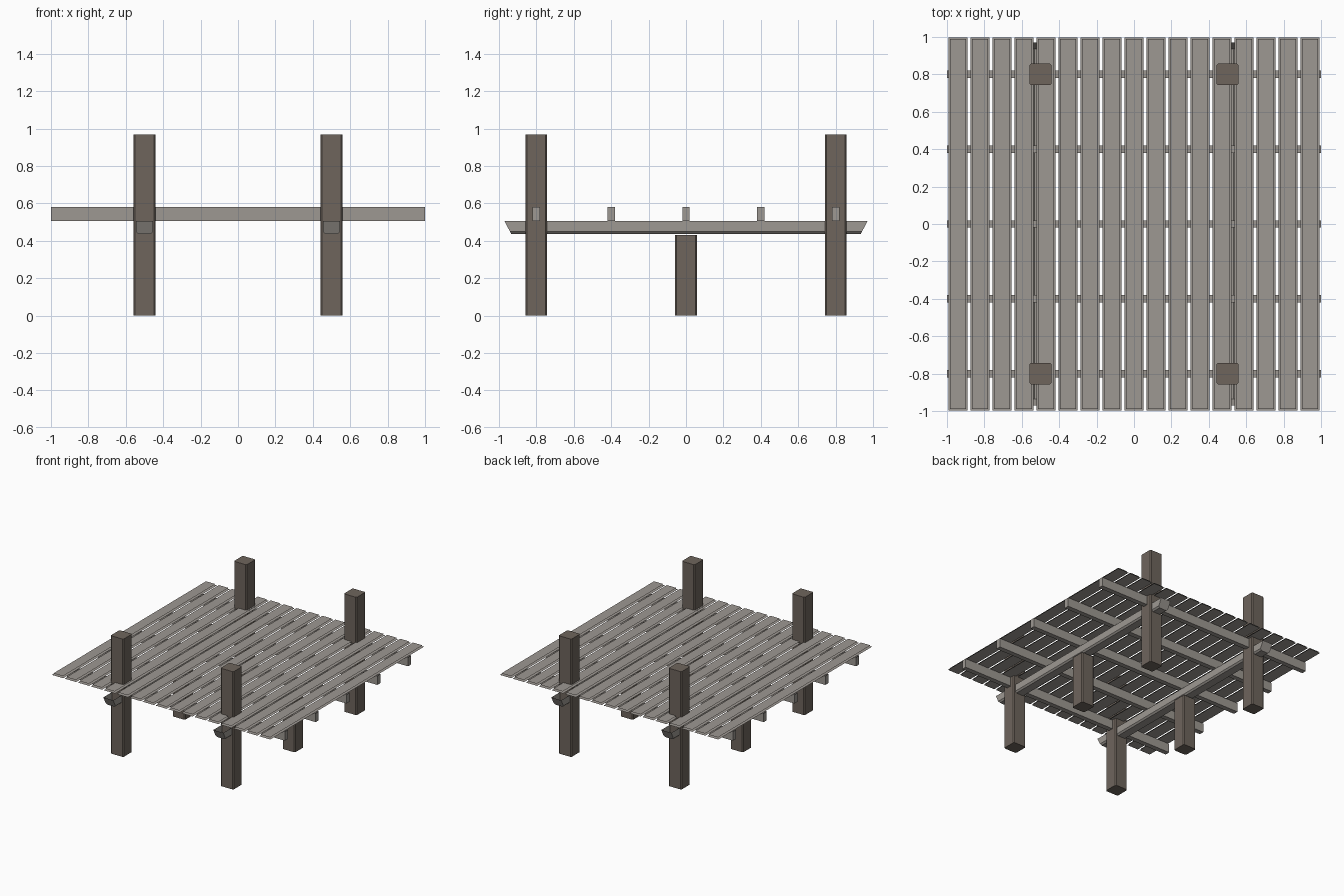
import bpy
import bmesh

cube = bpy.data.objects.get("Cube")
if cube:
    bpy.data.objects.remove(cube, do_unlink=True)


def material(name, rgb):
    m = bpy.data.materials.new(name)
    m.use_nodes = True
    m.diffuse_color = (*rgb, 1)
    m.node_tree.nodes["Principled BSDF"].inputs["Base Color"].default_value = (*rgb, 1)
    return m


GREY_WOOD = material("weathered_grey_wood", (0.34, 0.315, 0.288))
BROWN_WOOD = material("dark_brown_wood", (0.158, 0.130, 0.108))


def finish(name, bm, mat):
    mesh = bpy.data.meshes.new(name)
    bm.to_mesh(mesh)
    bm.free()
    mesh.materials.append(mat)
    ob = bpy.data.objects.new(name, mesh)
    bpy.context.collection.objects.link(ob)
    return ob


def box(low, high):
    bm = bmesh.new()
    bmesh.ops.create_cube(bm, size=1)
    for v in bm.verts:
        for i in range(3):
            v.co[i] = low[i] if v.co[i] < 0 else high[i]
    return bm


def remove_top(bm):
    bm.normal_update()
    tops = [f for f in bm.faces if f.normal.z > 0.9]
    bmesh.ops.delete(bm, geom=tops, context='FACES_ONLY')


def sheet(bm, x, half_x, half_y, z, up):
    corners = [(-1, -1), (1, -1), (1, 1), (-1, 1)]
    if not up:
        corners.reverse()
    bm.faces.new([bm.verts.new((x + sx * half_x, sy * half_y, z)) for sx, sy in corners])


# Upright posts with narrow chamfers
def post(name, x, y, height):
    r = 0.058
    bm = box((x - r, y - r, 0), (x + r, y + r, height))
    edges = [e for e in bm.edges if abs(e.verts[0].co.z - e.verts[1].co.z) > 0.1]
    bmesh.ops.bevel(bm, geom=edges, offset=0.008, segments=1, affect='EDGES')
    finish(name, bm, BROWN_WOOD)


for side, x in (("right", -0.5), ("left", 0.5)):
    post(f"front_{side}_post", x, -0.8, 0.968)
    post(f"back_{side}_post", x, 0.8, 0.968)
    post(f"middle_{side}_post", x, 0, 0.43)

    # Long beam: chamfered underside, ends cut back towards the bottom
    bottom, top = 0.437, 0.506
    bm = box((x - 0.045, -0.97, bottom), (x + 0.045, 0.97, top))
    low_edges = [e for e in bm.edges
                 if all(v.co.z < 0.45 for v in e.verts)
                 and abs(e.verts[0].co.y - e.verts[1].co.y) > 1]
    bmesh.ops.bevel(bm, geom=low_edges, offset=0.012, segments=1, affect='EDGES')
    for v in bm.verts:
        cut = 0.035 * (top - v.co.z) / (top - bottom)
        v.co.y -= cut if v.co.y > 0 else -cut
    remove_top(bm)
    finish(f"{side}_beam", bm, GREY_WOOD)

# Cross joists carrying the deck
for i in range(5):
    y = -0.8 + 0.4 * i
    bm = box((-1, y - 0.02, 0.506), (1, y + 0.02, 0.58))
    remove_top(bm)
    finish(f"joist_{i + 1}", bm, GREY_WOOD)

# Deck planks: a slightly narrower walking face above a wider underside
COUNT = 17
PITCH = 2 / COUNT
for i in range(COUNT):
    x = (i - (COUNT - 1) / 2) * PITCH
    bm = bmesh.new()
    sheet(bm, x, 0.051, 0.998, 0.582, False)
    sheet(bm, x, 0.043, 0.99, 0.594, True)
    finish(f"deck_plank_{i + 1}", bm, GREY_WOOD)
